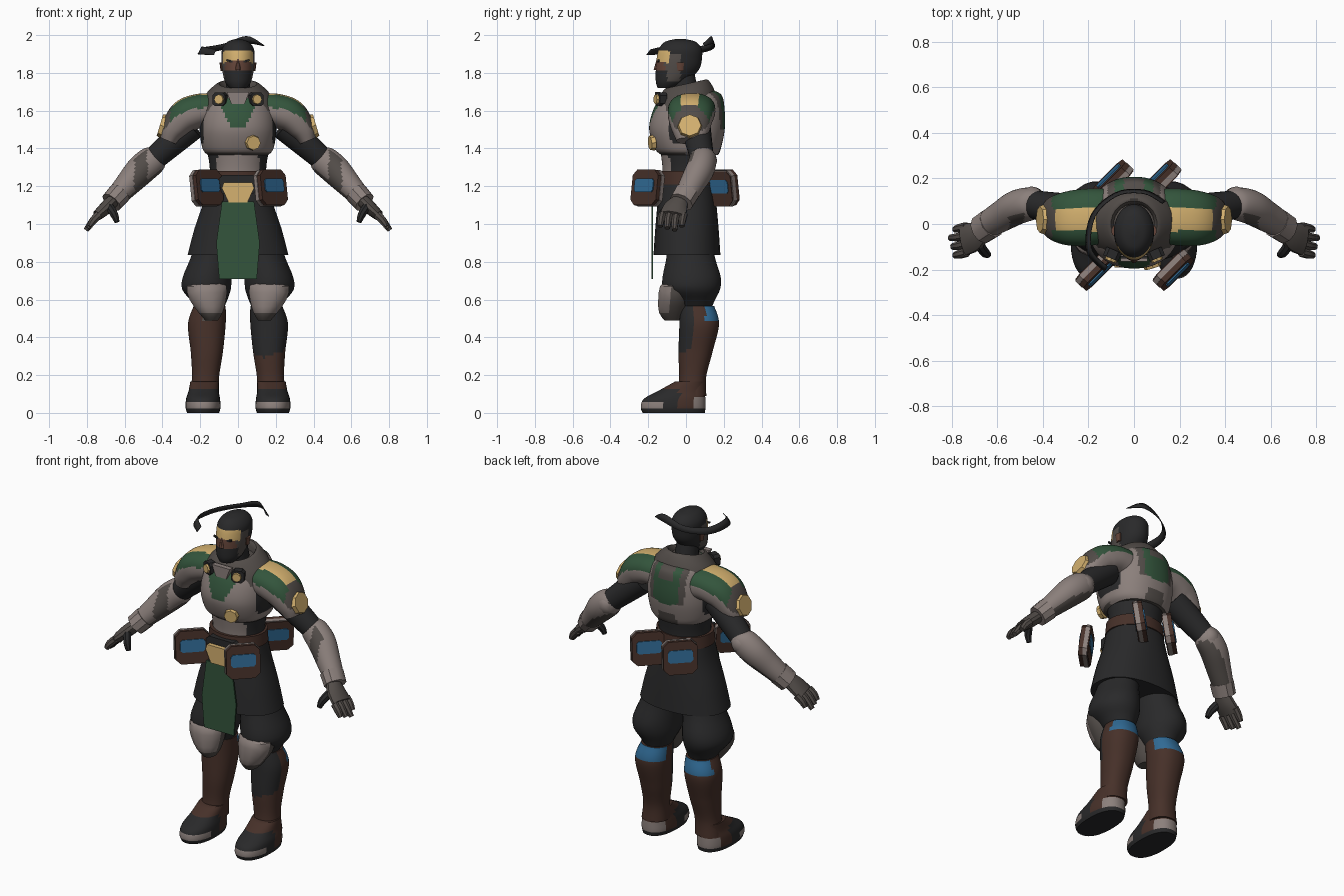
import bpy, bmesh, math
from mathutils import Vector, Matrix

cube = bpy.data.objects.get("Cube")
if cube:
    bpy.data.objects.remove(cube, do_unlink=True)


def material(name, r, g, b):
    m = bpy.data.materials.new(name)
    m.use_nodes = True
    m.diffuse_color = (r, g, b, 1)
    m.node_tree.nodes["Principled BSDF"].inputs["Base Color"].default_value = (r, g, b, 1)
    return m


GREY = material("warm grey armour", .26, .215, .2)
DARK = material("dark grey trim", .085, .073, .066)
BLACK = material("black cloth", .022, .022, .023)
GREEN = material("green paint", .033, .09, .045)
BROWN = material("brown leather", .062, .03, .022)
GOLD = material("gold metal", .66, .44, .16)
BLUE = material("blue panel", .03, .145, .3)
SKIN = material("skin", .13, .06, .042)
PALETTE = [GREY, DARK, BLACK, GREEN, BROWN, GOLD, BLUE, SKIN]
made = []


def finish(name, bm, mat, rule=None):
    """Turn a bmesh into an object, coloured whole or face by face."""
    bmesh.ops.recalc_face_normals(bm, faces=bm.faces)
    bm.normal_update()
    me = bpy.data.meshes.new(name)
    for m in (PALETTE if rule else [mat]):
        me.materials.append(m)
    if rule:
        for f in bm.faces:
            f.material_index = PALETTE.index(rule(f.calc_center_median(), f.normal))
    bm.to_mesh(me)
    bm.free()
    ob = bpy.data.objects.new(name, me)
    bpy.context.collection.objects.link(ob)
    made.append(ob)
    return ob


def spline(rings, sub):
    """Smoothly interpolate between key rings."""
    out = []
    for i in range(len(rings) - 1):
        a, b, c, d = (rings[max(0, min(len(rings) - 1, i + k))] for k in (-1, 0, 1, 2))
        for j in range(sub):
            t = j / sub
            out.append([q + t / 2 * (r - p + t * (2 * p - 5 * q + 4 * r - w + t * (3 * (q - r) + w - p)))
                        for p, q, r, w in zip(a, b, c, d)])
    return out + [list(rings[-1])]


def loft(name, rings, mat=None, rule=None, s=1, n=24, sub=3, sq=1, along=False, shear=0):
    """Skin rings (x, y, z, radius a, radius b); along=True turns them to follow the path."""
    pts = spline(rings, sub)
    bm = bmesh.new()
    loops = []
    for i, (x, y, z, ra, rb) in enumerate(pts):
        p, q = pts[max(i - 1, 0)], pts[min(i + 1, len(pts) - 1)]
        t = (Vector(q[:3]) - Vector(p[:3])).normalized() if along else Vector((0, 0, 1))
        a = Vector((0, 1, 0)).cross(t).normalized()
        b = t.cross(a)
        loop = []
        for k in range(n):
            w = math.tau * (k + .5) / n
            u, v = (math.copysign(abs(e) ** sq, e) for e in (math.cos(w), math.sin(w)))
            co = Vector((x, y, z)) + a * ra * u + b * rb * v
            loop.append(bm.verts.new((co.x * s, co.y, co.z + shear * co.y)))
        loops.append(loop)
    for lo, hi in zip(loops, loops[1:]):
        for k in range(n):
            bm.faces.new((lo[k - 1], lo[k], hi[k], hi[k - 1]))
    bm.faces.new(loops[0])
    bm.faces.new(loops[-1])
    return finish(name, bm, mat, rule)


def plate(name, outline, depth, mat, loc=(0, 0, 0), turn=0, lean=0):
    """Flat outline in x and z, given thickness along y, leaned back and turned about z."""
    bm = bmesh.new()
    face = bm.faces.new([bm.verts.new((x, -depth / 2, z)) for x, z in outline])
    new = bmesh.ops.extrude_face_region(bm, geom=[face])["geom"]
    bmesh.ops.translate(bm, vec=(0, depth, 0), verts=[v for v in new if isinstance(v, bmesh.types.BMVert)])
    bm.transform(Matrix.Translation(loc) @ Matrix.Rotation(turn, 4, 'Z') @ Matrix.Rotation(-lean, 4, 'X'))
    return finish(name, bm, mat)


def chamfered(w, h, c):
    return [(-w, c - h), (c - w, -h), (w - c, -h), (w, c - h), (w, h - c), (w - c, h), (c - w, h), (-w, h - c)]


def disc(name, loc, facing, r, depth, mat, sides=8):
    bm = bmesh.new()
    bmesh.ops.create_cone(bm, cap_ends=True, segments=sides, radius1=r, radius2=r * .9, depth=depth)
    bm.transform(Matrix.Translation(loc) @ Vector(facing).to_track_quat('Z', 'Y').to_matrix().to_4x4())
    return finish(name, bm, mat)


# Head, face mask and forehead guard
def head_rule(c, n):
    x = abs(c.x)
    if c.y > -.03 or c.z > 1.918:
        return BLACK
    if c.z > 1.872 - .25 * x:
        return GOLD if c.y < -.09 else (DARK if c.z < 1.9 else BLACK)
    if c.z > 1.815:
        return SKIN if x < .068 else DARK
    return DARK if c.y > -.1 and c.z > 1.755 else BLACK


loft("head", [(0, -.1, 1.72, .045, .05), (0, -.075, 1.755, .07, .085), (0, -.045, 1.82, .084, .115),
              (0, -.035, 1.88, .088, .12), (0, -.03, 1.93, .083, .112), (0, -.03, 1.965, .055, .08),
              (0, -.03, 1.98, .012, .02)], rule=head_rule, sub=8, n=48)
loft("nose", [(0, -.155, 1.815, .016, .018), (0, -.15, 1.865, .008, .008)], SKIN, n=8)
loft("neck", [(0, .01, 1.6, .07, .075), (0, -.02, 1.8, .06, .065)], BLACK)
for s in (1, -1):
    plate("eyebrow", [(.015 * s, 1.85), (.06 * s, 1.862), (.06 * s, 1.872), (.015 * s, 1.862)], .009, BLACK, (0, -.146, 0))
    loft("ear", [(.083, -.03, 1.81, .01, .016), (.088, -.03, 1.855, .011, .022)], SKIN, s=s, n=8)

# Loose headband ribbon curving round the back of the head
bm = bmesh.new()
path = spline([(-.13, -.21, 1.91, .014), (-.21, -.12, 1.92, .02), (-.19, .04, 1.92, .018), (-.08, .14, 1.94, .016),
               (.05, .15, 1.975, .02), (.14, .1, 1.95, .006)], 5)
rails = [(bm.verts.new((x, y, z - h)), bm.verts.new((x * .9, y * .9, z + h))) for x, y, z, h in path]
for p, q in zip(rails, rails[1:]):
    bm.faces.new((p[0], q[0], q[1], p[1]))
finish("headband_ribbon", bm, BLACK).modifiers.new("thickness", 'SOLIDIFY').thickness = .004


# Torso
def chest_rule(c, n):
    x = abs(c.x)
    if x > .182 and 1.43 < c.z < 1.62:
        return BLACK
    if c.y < 0:
        if c.z > 1.515 and x < .04 + (c.z - 1.515) * .45:
            return GREEN
        return DARK if c.z > 1.64 or c.z < 1.378 else GREY
    if c.z > 1.64 and x < .045:
        return DARK
    if c.z > 1.485 + 4 * x * x and x < .085:
        return GREEN
    return DARK if (x < .115 and c.z > 1.5) or (x < .06 and c.z < 1.44) else GREY


def belly_rule(c, n):
    return GREY if c.y < -.04 and abs(c.x) < .11 and c.z > 1.255 else BLACK


loft("abdomen", [(0, .01, 1.2, .155, .135), (0, .01, 1.3, .15, .135), (0, .01, 1.42, .17, .15)], rule=belly_rule, sub=8, n=48)
loft("chest_armour", [(0, .02, 1.365, .16, .15), (0, .01, 1.4, .188, .175), (0, .005, 1.5, .203, .2),
                      (0, .015, 1.6, .19, .19), (0, .03, 1.68, .15, .16), (0, .03, 1.71, .1, .11)],
     rule=chest_rule, sub=10, n=88, sq=.9)
loft("collar", [(0, 0, 1.62, .2, .17), (0, 0, 1.68, .175, .15), (0, 0, 1.735, .12, .12),
                (0, 0, 1.735, .095, .095), (0, 0, 1.67, .085, .085)], DARK, shear=.22)
plate("collar_front", [(-.06, 1.7), (-.035, 1.635), (.035, 1.635), (.06, 1.7)], .03, GREY, (0, -.15, 0))
disc("chest_medallion", (.08, -.18, 1.43), (.3, -1, -.1), .042, .024, GOLD)
for s in (1, -1):
    plate("collar_clasp", chamfered(.036, .036, .015), .04, BLACK, (.095 * s, -.132, 1.66), .4 * s)
    disc("clasp_stud", (.1 * s, -.155, 1.66), (.4 * s, -1, 0), .028, .018, GOLD)


# Shoulders and arms
def pauldron_rule(c, n):
    x = abs(c.x)
    if x > .36 - .4 * max(0, 1.5 - c.z):
        return DARK if n.z > .1 else GREY
    if n.z > .5 and abs(c.y - .02) < .05:
        return DARK if x > .345 else GOLD
    return GREEN if n.z > .12 else GREY


def forearm_rule(c, n):
    return DARK if n.z < -.5 or (n.y < -.6 and .48 < abs(c.x) < .55) else GREY


for s in (1, -1):
    loft("pauldron", [(.12, .035, 1.6, .09, .12), (.2, .03, 1.6, .09, .125), (.28, .025, 1.57, .09, .12),
                      (.342, .025, 1.5, .068, .1), (.37, .025, 1.44, .045, .075)],
         rule=pauldron_rule, s=s, along=True, sub=8, n=56, sq=.85)
    disc("pauldron_disc", (.402 * s, .02, 1.52), (s, 0, .3), .066, .024, GOLD)
    loft("upper_arm", [(.24, .05, 1.52, .075, .08), (.36, .07, 1.42, .07, .07), (.46, .09, 1.33, .06, .06)],
         BLACK, s=s, along=True)
    loft("forearm_armour", [(.415, .09, 1.375, .045, .05), (.445, .09, 1.345, .075, .07), (.51, .075, 1.29, .08, .075),
                            (.58, .035, 1.215, .068, .068), (.64, 0, 1.15, .056, .06)],
         rule=forearm_rule, s=s, along=True, sub=6, n=36)
    loft("elbow_guard", [(.42, .12, 1.36, .03, .03), (.45, .125, 1.335, .055, .04), (.5, .11, 1.29, .03, .03)], GREY, s=s, along=True, n=10)
    loft("wrist_cuff", [(.625, .005, 1.165, .064, .068), (.67, -.025, 1.115, .06, .066)], GREY, s=s, along=True, n=10)
    loft("palm", [(.66, -.03, 1.125, .035, .045), (.7, -.055, 1.085, .036, .065), (.745, -.07, 1.045, .028, .07)],
         DARK, s=s, along=True, n=12)
    for k in range(4):
        y, reach = -.125 + .038 * k, .01 * (k % 3)
        loft("finger", [(.735, y, 1.05, .023, .02), (.765, y - .008, 1.02, .022, .02),
                        (.785 + reach, y - .012, .988 - reach, .015, .015)], DARK, s=s, along=True, n=8)
    loft("thumb", [(.68, -.09, 1.09, .024, .024), (.655, -.125, 1.05, .022, .022), (.64, -.135, 1.01, .014, .014)],
         BLACK, s=s, along=True, n=8)

# Belt, buckle and the four diagonal pouches
loft("belt", [(0, .005, 1.21, .172, .15), (0, .005, 1.28, .166, .145)], BROWN, sub=1, n=32)
plate("buckle_mount", chamfered(.1, .05, .02), .04, BLACK, (0, -.145, 1.21))
plate("buckle", [(-.085, 1.19), (-.05, 1.115), (.05, 1.115), (.085, 1.19), (.075, 1.22), (-.075, 1.22)], .05, GOLD, (0, -.165, 0))
for x, y, turn in ((.17, -.2, 1), (-.17, -.2, 1), (.12, .19, 5), (-.09, .19, 5)):
    turn *= math.pi / 4
    lean = .14
    out = Vector((math.sin(turn), -math.cos(turn), lean)).normalized()
    at = Vector((x, y, 1.19))
    plate("pouch_shell", chamfered(.098, .097, .03), .024, GREY, at - out * .006, turn, lean)
    plate("pouch_cover", chamfered(.095, .095, .03), .026, BROWN, at + out * .017, turn, lean)
    plate("pouch_back", chamfered(.093, .092, .028), .008, BROWN, at - out * .019, turn, lean)
    for name, offset in (("pouch_window", .031), ("pouch_rear_window", -.024)):
        plate(name, chamfered(.07, .036, .012), .008, BLUE, at + out * offset + Vector((0, 0, .01)), turn, lean)

# Skirt and tabard
loft("skirt", [(0, .005, 1.225, .16, .14), (0, .005, 1.12, .182, .155), (0, .005, .98, .23, .168),
               (0, .005, .835, .268, .178)], BLACK, n=32, sq=.88)
plate("tabard", [(-.085, 1.118), (-.115, .9), (-.1, .71), (.1, .71), (.115, .9), (.085, 1.118)], .009, GREEN, (0, -.179, 0))


# Legs
def shin_rule(c, n):
    if c.z > .48 and n.y > .25:
        return BLUE
    if c.x > 0 and n.y < -.15 and c.z > .29 + .4 * abs(c.x - .14):
        return BLACK
    return DARK if abs(n.x) < .25 and n.y < 0 and c.z > .48 else BROWN


def boot_rule(c, n):
    if c.z < .025:
        return BLACK
    if (c.y < -.13 and c.z < .055) or (c.y > .045 and c.z < .08):
        return GREY
    return BROWN if c.y > -.035 or c.z > .125 else BLACK


for s in (1, -1):
    loft("trouser_leg", [(.11, .02, .95, .1, .11), (.14, .025, .82, .112, .13), (.163, .03, .72, .13, .155),
                         (.167, .03, .655, .13, .152), (.155, .045, .6, .1, .11), (.15, .05, .565, .08, .09)], BLACK, s=s)
    loft("knee_guard", [(.16, -.04, .71, .06, .05), (.165, -.055, .67, .108, .085), (.16, -.06, .6, .1, .09),
                        (.145, -.07, .53, .065, .075), (.14, -.07, .49, .035, .045)],
         rule=lambda c, n: DARK if n.y > -.1 or c.z < .52 else GREY, s=s, n=12, sub=2)
    loft("shin_guard", [(.15, .06, .565, .085, .09), (.165, .07, .47, .1, .105), (.165, .05, .32, .085, .09),
                        (.172, .035, .19, .072, .072), (.178, .03, .09, .078, .078)], rule=shin_rule, s=s, sub=8, n=40, sq=.9)
    loft("boot", [(.185, -.065, 0, .085, .165), (.185, -.068, .03, .093, .172), (.185, -.06, .075, .09, .163),
                  (.182, -.025, .115, .08, .125), (.178, .02, .165, .075, .08)], rule=boot_rule, s=s, sub=5, n=36, sq=.85)

# Smooth rounded surfaces, keep crisp edges
bpy.ops.object.select_all(action='DESELECT')
for ob in made:
    ob.select_set(True)
bpy.context.view_layer.objects.active = made[0]
bpy.ops.object.shade_smooth_by_angle(angle=math.radians(35))
